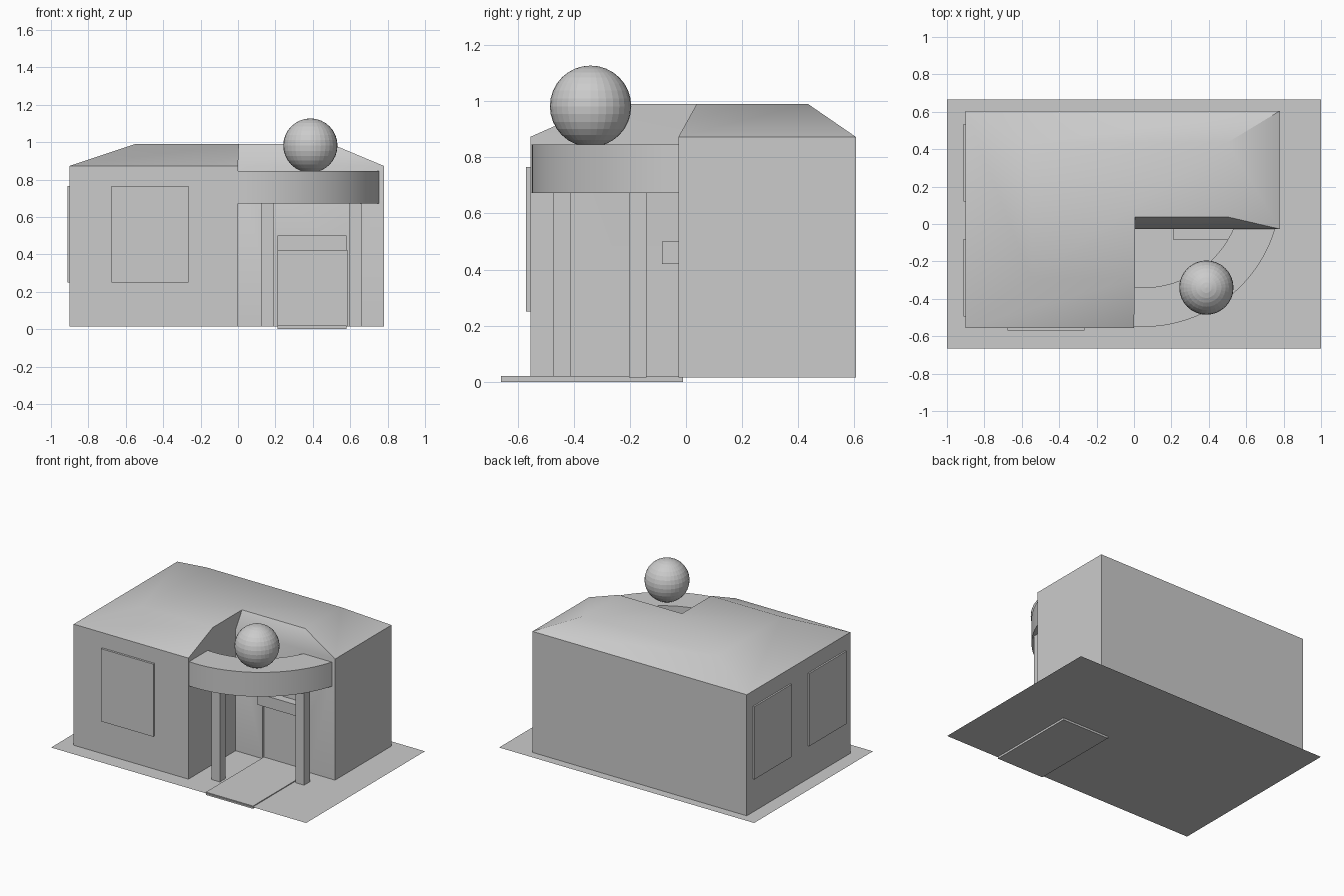
import bpy, bmesh, math
from mathutils import Vector

if "Cube" in bpy.data.objects:
    bpy.data.objects.remove(bpy.data.objects["Cube"])


def mesh_object(name, bm):
    bmesh.ops.recalc_face_normals(bm, faces=bm.faces)
    me = bpy.data.meshes.new(name)
    bm.to_mesh(me)
    bm.free()
    ob = bpy.data.objects.new(name, me)
    bpy.context.collection.objects.link(ob)
    return ob


def box(name, x, y, z):
    bm = bmesh.new()
    bmesh.ops.create_cube(bm, size=1)
    for v in bm.verts:
        v.co = Vector([lo + (c + 0.5) * (hi - lo) for c, (lo, hi) in zip(v.co, (x, y, z))])
    return mesh_object(name, bm)


def loft(name, loops):
    """Closed solid through stacked outlines of (points, z)."""
    bm = bmesh.new()
    rings = [[bm.verts.new((px, py, z)) for px, py in pts] for pts, z in loops]
    n = len(rings[0])
    for a, b in zip(rings, rings[1:]):
        for i in range(n):
            j = (i + 1) % n
            bm.faces.new((a[i], a[j], b[j], b[i]))
    bm.faces.new(rings[0][::-1])
    bm.faces.new(rings[-1])
    return mesh_object(name, bm)


def smooth(ob, deg):
    bpy.ops.object.select_all(action='DESELECT')
    ob.select_set(True)
    bpy.context.view_layer.objects.active = ob
    bpy.ops.object.shade_smooth_by_angle(angle=math.radians(deg))


def l_shape(x0, x1, y0, y1, nx, ny):
    return [(x0, y0), (nx, y0), (nx, ny), (x1, ny), (x1, y1), (x0, y1)]


# Ground sheet
bm = bmesh.new()
bm.faces.new([bm.verts.new((x, y, 0.014)) for x, y in
              ((-1, -0.665), (1, -0.665), (1, 0.665), (-1, 0.665))])
mesh_object("ground", bm)

# L-shaped house body with flat-topped hip roof
eave = l_shape(-0.9, 0.78, -0.555, 0.605, 0.0, -0.027)
top = l_shape(-0.55, 0.5, -0.29, 0.435, 0.005, 0.038)
house = loft("house", [(eave, 0.015), (eave, 0.873), (top, 0.99)])

# Shallow door recess
cutter = box("door_cutter", (0.21, 0.585), (-0.2, -0.01), (-0.05, 0.42))
cutter.hide_render = True
cutter.hide_set(True)
mod = house.modifiers.new("door_recess", 'BOOLEAN')
mod.operation = 'DIFFERENCE'
mod.object = cutter
mod.solver = 'EXACT'
bpy.context.view_layer.objects.active = house
bpy.ops.object.modifier_apply(modifier=mod.name)
bpy.data.objects.remove(cutter)
smooth(house, 40)

# Walkway and door lintel
box("walkway", (0.21, 0.58), (-0.66, -0.01), (0.0, 0.02))
box("door_lintel", (0.21, 0.58), (-0.085, -0.02), (0.42, 0.5))

# Window panels
WZ = (0.25, 0.765)
box("front_window", (-0.675, -0.265), (-0.57, -0.55), WZ)
for i, y in enumerate(((0.12, 0.535), (-0.495, -0.08))):
    box(f"side_window_{i + 1}", (-0.912, -0.895), y, WZ)

# Curved open porch canopy
CX, CY, N = 0.05, 0.186, 24


def arc(r):
    a0 = -math.pi / 2 - math.asin(CX / r)
    a1 = -math.asin((CY + 0.027) / r)
    return [(CX + r * math.cos(a0 + (a1 - a0) * i / N),
             CY + r * math.sin(a0 + (a1 - a0) * i / N)) for i in range(N + 1)]


ring = arc(0.736) + arc(0.526)[::-1]
smooth(loft("porch_canopy", [(ring, 0.673), (ring, 0.845)]), 30)

# Porch posts
for i, (x, y) in enumerate(((0.157, -0.442), (0.628, -0.172))):
    box(f"porch_post_{i + 1}", (x - 0.033, x + 0.033), (y - 0.032, y + 0.032), (0.015, 0.68))

# Ball standing on the canopy
bpy.ops.mesh.primitive_uv_sphere_add(segments=32, ring_count=16, radius=0.145,
                                     location=(0.387, -0.34, 0.982))
bpy.context.object.name = "canopy_ball"
